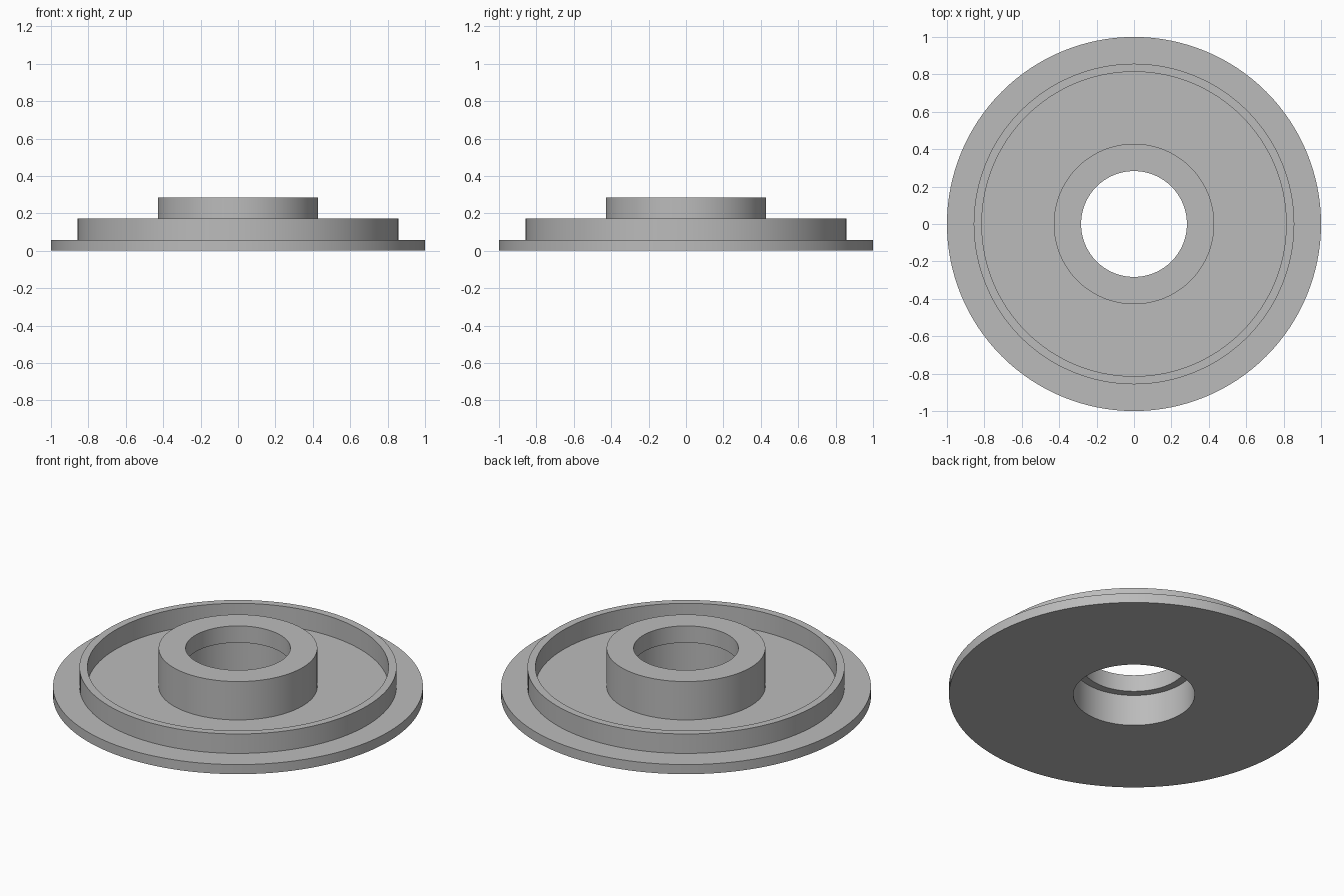
import bpy
import bmesh
import math
from mathutils import Vector

SEGMENTS = 128

cube = bpy.data.objects.get("Cube")
if cube:
    bpy.data.objects.remove(cube, do_unlink=True)

# Single grey material
grey = bpy.data.materials.new("plain grey")
grey.use_nodes = True
colour = (0.5, 0.5, 0.5, 1)
grey.diffuse_color = colour
grey.node_tree.nodes["Principled BSDF"].inputs["Base Color"].default_value = colour


def lathe(name, profile, material):
    """Revolve a closed (radius, height) profile around the z axis."""
    bm = bmesh.new()
    verts = [bm.verts.new((r, 0, z)) for r, z in profile]
    edges = [bm.edges.new((v, verts[(i + 1) % len(verts)])) for i, v in enumerate(verts)]
    bmesh.ops.spin(bm, geom=verts + edges, cent=Vector(), axis=Vector((0, 0, 1)),
                   angle=math.tau, steps=SEGMENTS, use_merge=False)
    bmesh.ops.remove_doubles(bm, verts=bm.verts, dist=0.0001)
    bmesh.ops.recalc_face_normals(bm, faces=bm.faces)
    mesh = bpy.data.meshes.new(name)
    bm.to_mesh(mesh)
    bm.free()
    mesh.materials.append(material)
    obj = bpy.data.objects.new(name, mesh)
    bpy.context.collection.objects.link(obj)
    for other in bpy.context.selected_objects:
        other.select_set(False)
    obj.select_set(True)
    bpy.context.view_layer.objects.active = obj
    bpy.ops.object.shade_smooth_by_angle(angle=math.radians(30))
    return obj


# Radii and heights of the turned features
flange_r, rim_outer, rim_inner = 1.0, 0.857, 0.814
hub_r, bore_r, counterbore_r = 0.429, 0.283, 0.328
plate_z, rim_z, ledge_z, hub_z = 0.057, 0.173, 0.186, 0.286

# Flanged plate with raised rim, central hub and stepped bore
lathe("flanged_hub_plate", [
    (counterbore_r, 0), (flange_r, 0), (flange_r, plate_z),
    (rim_outer, plate_z), (rim_outer, rim_z), (rim_inner, rim_z), (rim_inner, plate_z),
    (hub_r, plate_z), (hub_r, hub_z), (bore_r, hub_z),
    (bore_r, ledge_z), (counterbore_r, ledge_z),
], grey)
